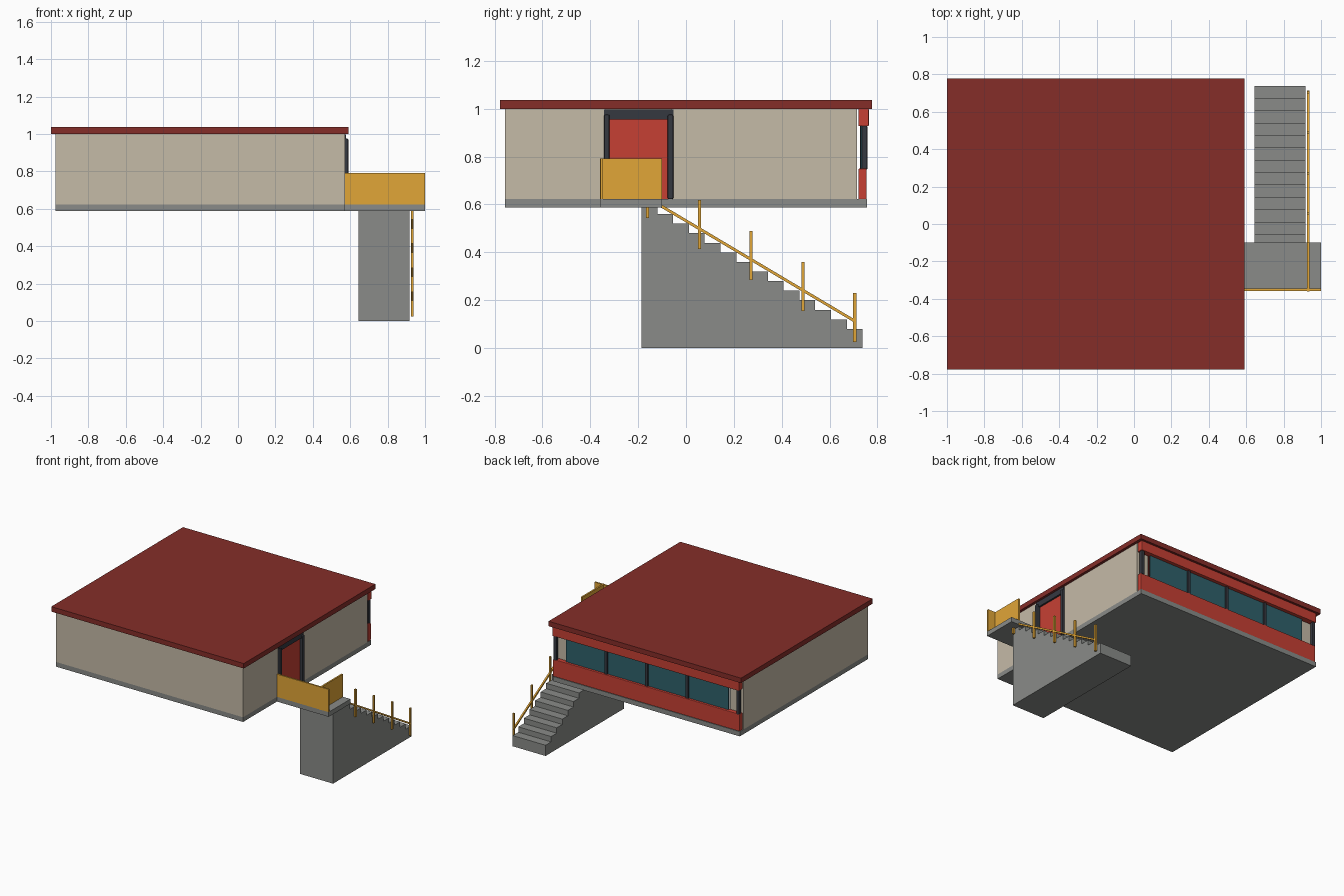
import bpy, bmesh
from mathutils import Vector

if "Cube" in bpy.data.objects:
    bpy.data.objects.remove(bpy.data.objects["Cube"])


def material(name, hex_rgb):
    lin = [(int(hex_rgb[i:i + 2], 16) / 255) ** 2.2 for i in (0, 2, 4)]
    m = bpy.data.materials.new(name)
    m.diffuse_color = (*lin, 1)
    m.use_nodes = True
    m.node_tree.nodes["Principled BSDF"].inputs["Base Color"].default_value = m.diffuse_color
    return m


ROOF = material("roof_red", "84312D")
RED = material("bright_red", "C54237")
BEIGE = material("beige", "C4B9A6")
YELLOW = material("yellow", "E0A43A")
DARK = material("dark_frame", "383B42")
GLASS = material("glass", "33616B")
GREY = material("concrete", "888A87")


def box(name, x, y, z, mat, bevel=0):
    """Box from (min, max) ranges on each axis."""
    bm = bmesh.new()
    bmesh.ops.create_cube(bm, size=1)
    for v in bm.verts:
        for i, (lo, hi) in enumerate((x, y, z)):
            v.co[i] = (lo + hi) / 2 + v.co[i] * (hi - lo)
    me = bpy.data.meshes.new(name)
    bm.to_mesh(me)
    bm.free()
    me.materials.append(mat)
    ob = bpy.data.objects.new(name, me)
    bpy.context.collection.objects.link(ob)
    if bevel:
        mod = ob.modifiers.new("edge_bevel", 'BEVEL')
        mod.width, mod.segments = bevel, 2
    return ob


X0, X1 = -0.975, 0.572      # house width
Y0, Y1 = -0.757, 0.757      # house depth
Z0, Z1 = 0.622, 1.0         # wall height
T = 0.024                   # wall thickness
YB = 0.715                  # back end of the side walls

# Roof and floor
box("roof", (-1, 0.592), (-0.778, 0.778), (Z1, 1.037), ROOF)
box("floor_slab", (X0, X1), (Y0, Y1), (0.587, Z0), GREY)

# Walls
box("front_wall", (X0, X1), (Y0, Y0 + T), (Z0, Z1), BEIGE)
box("left_wall", (X0, X0 + T), (Y0 + T, YB), (Z0, Z1), BEIGE)
box("right_wall_front", (X1 - T, X1), (Y0 + T, -0.335), (Z0, Z1), BEIGE)
box("right_wall_back", (X1 - T, X1), (-0.06, YB), (Z0, Z1), BEIGE)

# Door with frame
box("door", (0.55, 0.565), (-0.32, -0.075), (Z0, 0.96), RED)
box("door_lintel", (0.548, 0.578), (-0.343, -0.053), (0.955, 0.997), DARK)
for side, y in (("front", -0.343), ("back", -0.077)):
    box(f"door_jamb_{side}", (0.55, 0.59), (y, y + 0.024), (Z0, 0.975), DARK, 0.006)

# Back window wall
box("back_lower_band", (X0 + .003, X1), (0.72, 0.755), (Z0, 0.75), RED, 0.004)
box("back_upper_band", (X0 + .003, X1), (0.72, 0.764), (0.927, Z1), RED, 0.004)
G0, PANE = -0.868, 0.336
for i in range(4):
    x = G0 + i * PANE
    box(f"window_pane_{i + 1}", (x, x + PANE), (0.73, 0.738), (0.745, 0.93), GLASS)
for i in range(1, 4):
    x = G0 + i * PANE
    box(f"window_mullion_{i}", (x - .011, x + .011), (0.728, 0.75), (0.745, 0.93), DARK)
for side, a, b in (("left", X0 + T, G0), ("right", G0 + 4 * PANE, X1 - T)):
    box(f"window_pier_{side}", (a, b), (YB - T, YB), (Z0, Z1), BEIGE)
for side, x in (("left", X0 + .005), ("right", X1 - .03)):
    box(f"corner_post_{side}", (x, x + .025), (0.733, 0.758), (0.745, 0.93), DARK, 0.005)

# Landing with parapet panels
box("landing", (X1, 1), (-0.357, -0.1), (0.587, Z0), GREY)
box("parapet_front", (X1, 1), (-0.357, -0.346), (Z0, 0.792), YELLOW)
box("parapet_side", (0.926, 0.938), (-0.36, -0.1), (Z0, 0.792), YELLOW)

# Stairs
RUN = 0.066
for i in range(14):
    y = 0.738 - i * RUN
    box(f"step_{i + 1}", (0.645, 0.917), (y - RUN, y), (0, 0.08 + 0.04 * i), GREY)

# Handrail and its posts
for i in range(5):
    y, z = 0.705 - i * 0.2163, 0.025 + i * 0.1295
    box(f"rail_post_{i + 1}", (0.926, 0.939), (y - .0065, y + .0065), (z, z + 0.205), YELLOW)
a, b = Vector((0.932, -0.16, 0.627)), Vector((0.932, 0.71, 0.11))
rail = box("handrail", (-.006, .006), (-.006, .006), (0, (b - a).length), YELLOW)
rail.location = a
rail.rotation_euler = (b - a).to_track_quat('Z', 'X').to_euler()
